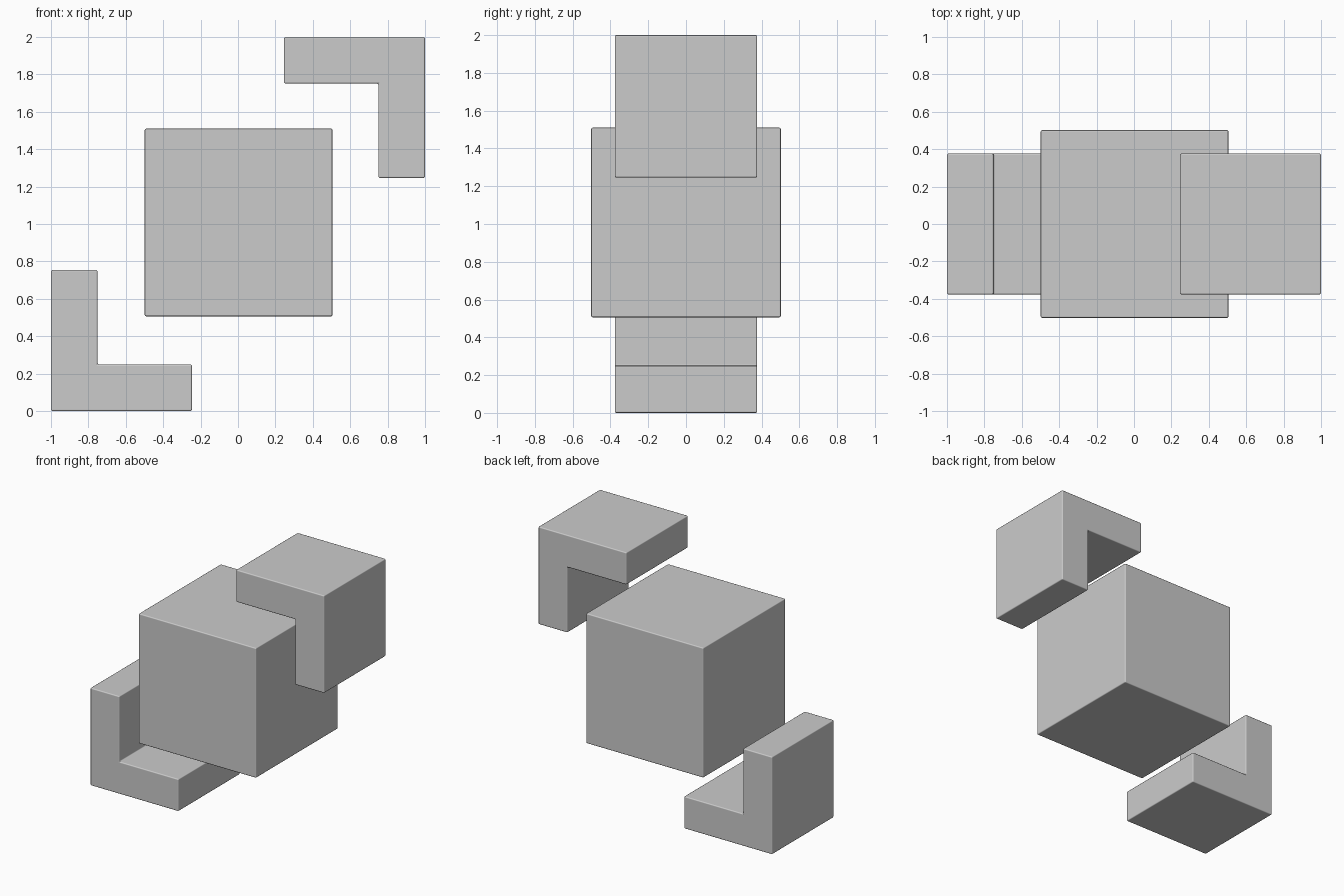
import bpy, bmesh
from mathutils import Vector

if "Cube" in bpy.data.objects:
    bpy.data.objects.remove(bpy.data.objects["Cube"])


def extruded_block(name, profile, half_depth):
    """Extrude an x-z profile along y and soften its edges."""
    bm = bmesh.new()
    face = bm.faces.new([bm.verts.new((x, -half_depth, z)) for x, z in profile])
    ext = bmesh.ops.extrude_face_region(bm, geom=[face])
    moved = [v for v in ext["geom"] if isinstance(v, bmesh.types.BMVert)]
    bmesh.ops.translate(bm, verts=moved, vec=Vector((0, 2 * half_depth, 0)))
    bmesh.ops.recalc_face_normals(bm, faces=bm.faces)
    for f in bm.faces:
        f.smooth = True
    mesh = bpy.data.meshes.new(name)
    bm.to_mesh(mesh)
    bm.free()
    obj = bpy.data.objects.new(name, mesh)
    bpy.context.collection.objects.link(obj)
    bevel = obj.modifiers.new("soft_edges", "BEVEL")
    bevel.width = 0.008
    bevel.segments = 2
    bevel.harden_normals = True
    return obj


# Central cube
H, CX, CZ = 0.502, 0.003, 1.008
extruded_block("center_cube",
               [(CX - H, CZ - H), (CX + H, CZ - H), (CX + H, CZ + H), (CX - H, CZ + H)], H)

# L-shaped brackets on opposite corners, the upper one turned half way round
SIZE, THICK = 0.754, 0.249
bracket = [(-1, 0), (SIZE - 1, 0), (SIZE - 1, THICK),
           (THICK - 1, THICK), (THICK - 1, SIZE), (-1, SIZE)]
extruded_block("lower_bracket", bracket, SIZE / 2)
extruded_block("upper_bracket", [(-x, 2 - z) for x, z in bracket], SIZE / 2)
